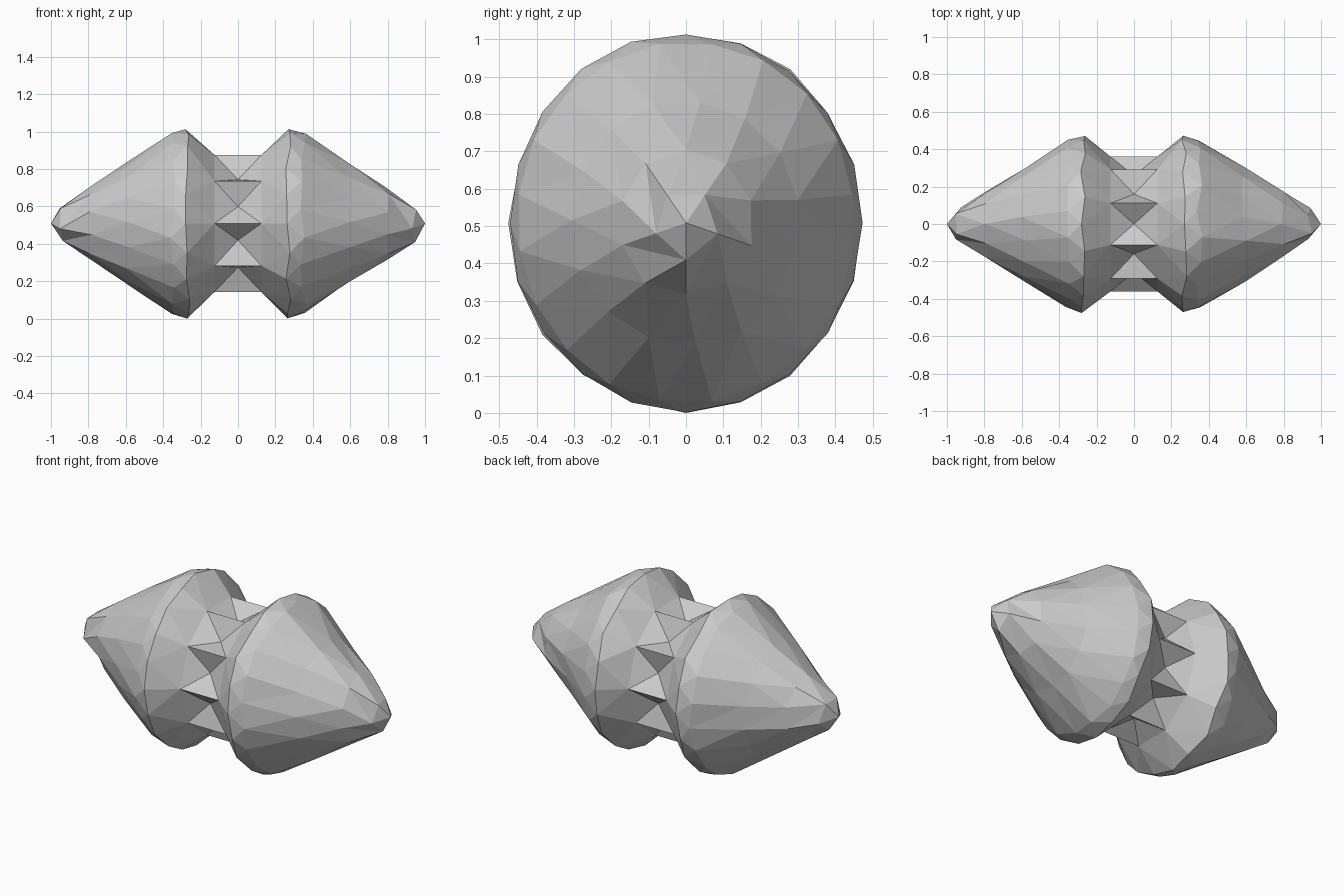
import bpy, bmesh, random
from math import cos, sin, tau

if "Cube" in bpy.data.objects:
    bpy.data.objects.remove(bpy.data.objects["Cube"])

random.seed(4)
bm = bmesh.new()
CZ, YS = 0.503, 0.935


def ring(x, r, n, phase=0.0, jx=0.0, jr=0.0):
    """Ring of n points around the x axis, as (angle, vertex) pairs."""
    out = []
    for i in range(n):
        a = tau * (i + phase) / n
        xx = x + random.uniform(-jx, jx)
        rr = r + random.uniform(-jr, jr)
        out.append((a, bm.verts.new((xx, rr * YS * sin(a), CZ + rr * cos(a)))))
    return out


def zip_rings(a, b):
    """Triangulate between two rings that may have different counts."""
    i = j = 0
    na, nb = len(a), len(b)
    angle = lambda r, k: r[k % len(r)][0] + tau * (k // len(r))
    while i < na or j < nb:
        va, vb = a[i % na][1], b[j % nb][1]
        if j >= nb or (i < na and angle(a, i + 1) <= angle(b, j + 1)):
            i += 1
            bm.faces.new((va, a[i % na][1], vb))
        else:
            j += 1
            bm.faces.new((va, b[j % nb][1], vb))


# Waist: ten deep pits separated by ridges that join the two lobes
N = 10
pits = ring(0.0, 0.29, N, 0.0)
rims = {}

# Two pointed lobes: (distance from centre, radius, sides, phase)
profile = [(0.27, 0.505, 20, 0.0), (0.35, 0.485, 20, 0.5),
           (0.59, 0.325, 15, 0.3), (0.79, 0.195, 10, 0.0), (0.94, 0.095, 5, 0.5)]
for side in (1, -1):
    prev = rims[side] = ring(side * 0.125, 0.385, N, 0.5)
    for x, r, n, ph in profile:
        cur = ring(side * x, r, n, ph, 0.015, 0.005)
        zip_rings(prev, cur)
        prev = cur
    tip = bm.verts.new((side, 0, CZ))
    for k in range(len(prev)):
        bm.faces.new((prev[k][1], prev[(k + 1) % len(prev)][1], tip))

# Pit walls (towards each lobe) and ridge faces between the rims
for i in range(N):
    pit = pits[i][1]
    la, lb = rims[-1][i - 1][1], rims[-1][i][1]
    ra, rb = rims[1][i - 1][1], rims[1][i][1]
    for tri in ((la, lb, pit), (rb, ra, pit), (lb, rb, pit), (ra, la, pit)):
        bm.faces.new(tri)

bmesh.ops.recalc_face_normals(bm, faces=bm.faces)
low = min(v.co.z for v in bm.verts)
bmesh.ops.translate(bm, verts=bm.verts, vec=(0, 0, -low))
mesh = bpy.data.meshes.new("double_lobed_rock")
bm.to_mesh(mesh)
bm.free()
bpy.context.collection.objects.link(bpy.data.objects.new("double_lobed_rock", mesh))
